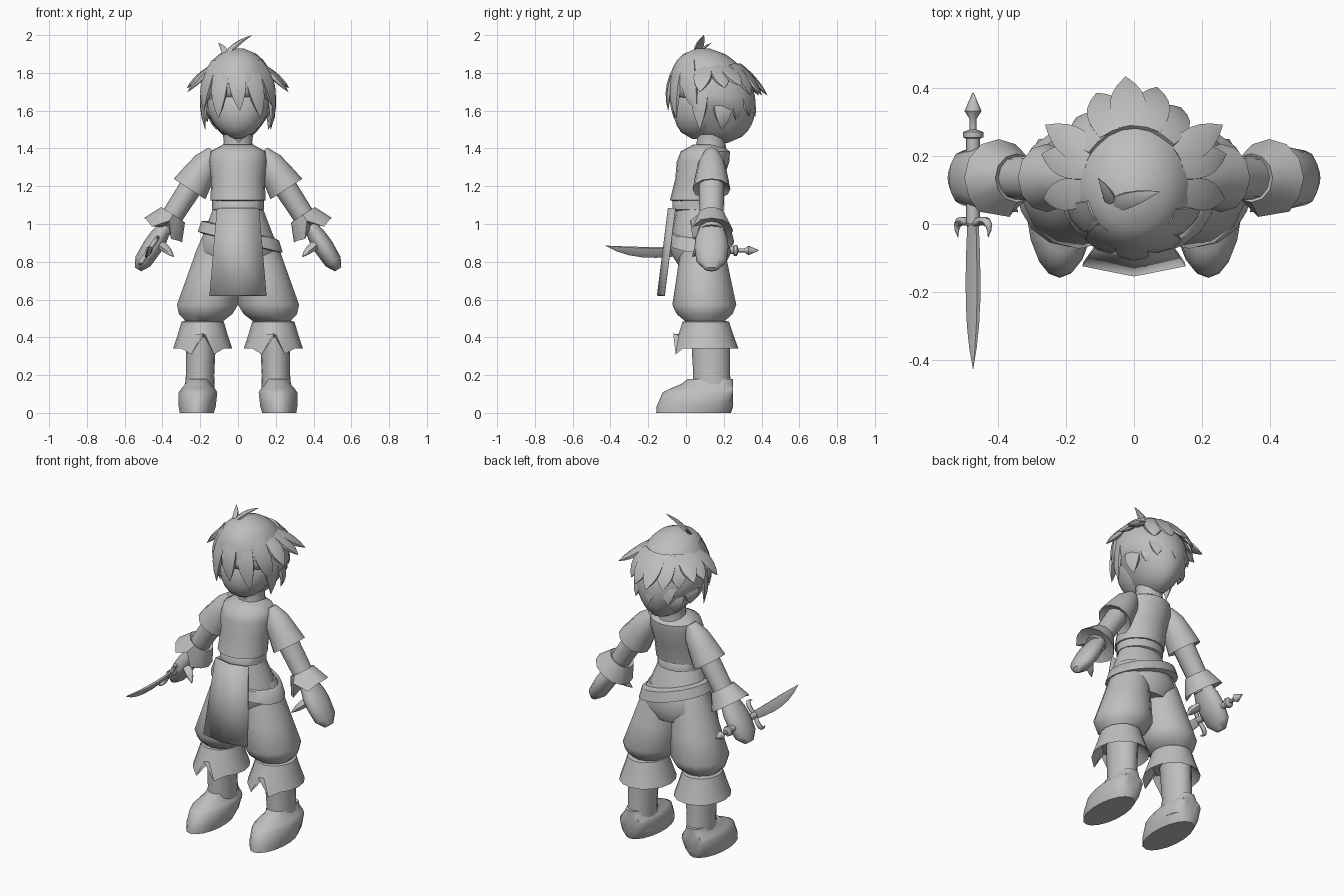
import bpy, bmesh
from math import sin, cos, pi, radians
from mathutils import Vector

if "Cube" in bpy.data.objects:
    bpy.data.objects.remove(bpy.data.objects["Cube"])

GREY = (.52, .52, .52, 1)
clay = bpy.data.materials.new("grey_clay")
clay.use_nodes = True
clay.diffuse_color = GREY
clay.node_tree.nodes["Principled BSDF"].inputs["Base Color"].default_value = GREY

X, Y, Z = Vector((1, 0, 0)), Vector((0, 1, 0)), Vector((0, 0, 1))


def finish(name, bm, angle):
    """Turn a bmesh into a smooth shaded object."""
    bmesh.ops.recalc_face_normals(bm, faces=bm.faces)
    mesh = bpy.data.meshes.new(name)
    bm.to_mesh(mesh)
    bm.free()
    mesh.materials.append(clay)
    obj = bpy.data.objects.new(name, mesh)
    bpy.context.collection.objects.link(obj)
    bpy.ops.object.select_all(action='DESELECT')
    obj.select_set(True)
    bpy.context.view_layer.objects.active = obj
    bpy.ops.object.shade_smooth_by_angle(angle=radians(angle))
    return obj


def loft(name, rings, sides, angle, edit=None):
    """Skin elliptical rings given as (centre, half axis u, half axis v)."""
    bm = bmesh.new()
    rows = []
    for row_index, (centre, u, v) in enumerate(rings):
        row = []
        for side in range(sides):
            turn = 2 * pi * side / sides - pi / 2
            point = centre + u * cos(turn) + v * sin(turn)
            if edit:
                point = edit(row_index, side, point)
            row.append(bm.verts.new(point))
        rows.append(row)
    for low, high in zip(rows, rows[1:]):
        for side in range(sides):
            after = (side + 1) % sides
            bm.faces.new((low[side], low[after], high[after], high[side]))
    bm.faces.new(rows[0])
    bm.faces.new(rows[-1])
    return finish(name, bm, angle)


def sweep(name, start, end, profile, u=X, v=Y, sides=16, angle=50, edit=None):
    """Loft along a line; the profile lists (share of the way, radius)."""
    start, end = Vector(start), Vector(end)
    rings = [(start.lerp(end, t), u * radius, v * radius) for t, radius in profile]
    return loft(name, rings, sides, angle, edit)


def egg(radius, power, steps=12):
    """Rounded profile that closes at both ends."""
    return [(i / steps, radius * max(.01, sin(pi * i / steps)) ** power)
            for i in range(steps + 1)]


def spike(name, base, mid, tip, width, thick, core):
    """Flat pointed blade along a curve, its thin side facing the core."""
    rings = []
    steps = 6
    for i in range(steps + 1):
        t = i / steps
        point = base.lerp(mid, t).lerp(mid.lerp(tip, t), t)
        along = (mid - base).lerp(tip - mid, t).normalized()
        out = point - core
        out = (out - along * out.dot(along)).normalized()
        size = max(.02, (1 - t * t) * (.6 + .8 * t))
        rings.append((point, along.cross(out) * width * size, out * thick * size))
    loft(name, rings, sides=6, angle=60)


def notch(ring, sides, cut, point_shift):
    """Cut a V into the front of one ring, with a point on each side."""
    def edit(row_index, side, point):
        if row_index == ring and side == 0:
            return point + cut
        if row_index == ring and side in (1, sides - 1):
            return point + point_shift
        return point
    return edit


# Head, neck and collar
sweep("head", (0, .05, 1.45), (0, .18, 1.87), egg(.17, .5), sides=20)
sweep("neck", (0, .13, 1.38), (0, .12, 1.52), [(0, .06), (1, .06)])
sweep("collar", (0, .13, 1.39), (0, .135, 1.475),
      [(0, .085), (.5, .075), (1, .08), (.8, .06)],
      edit=notch(2, 16, -Z * .05, -Z * .01))


# Hair cap, open over the face and narrowing to the nape
def open_face(row_index, side, point):
    if point.z < 1.65:
        point.y = max(point.y, .06)
        point.x *= 1 - (1.65 - point.z) * 1.5
    return point


sweep("hair_cap", (0, .19, 1.43), (0, .09, 1.93), egg(.2, .42, steps=16),
      v=Y * 1.12, sides=24, angle=70, edit=open_face)
HEAD = Vector((0, .125, 1.7))


def lock(name, degrees, top, bottom, reach, swing=0, width=.07):
    """Hair lock rooted inside the cap, running outward and down to its tip."""
    def spot(turn, scale, height):
        turn = radians(turn)
        return Vector((.2 * scale * cos(turn), HEAD.y + .22 * scale * sin(turn), height))
    root = spot(degrees, .7, top)
    bend = spot(degrees + swing / 2, 1.05, top * .55 + bottom * .45)
    spike(name, root, bend, spot(degrees + swing, reach, bottom), width, .025, HEAD)


for i in range(5):
    lock("fringe_lock", 25 * i - 145, 1.86, 1.6 - .04 * (i % 2), 1, swing=9 * i - 10)
    lock("crown_back_lock", 20 * i + 55, 1.84, 1.68, 1.4 - .1 * abs(i - 2), width=.08)
for i in range(6):
    lock("nape_lock", 28 * i + 20, 1.68, 1.5 + .04 * (i % 2), .85)
for i in range(3):
    lock("middle_back_lock", 30 * i + 60, 1.76, 1.57, 1.1)
for away, bottom, reach in ((75, 1.5, .9), (80, 1.7, 1.35), (105, 1.72, 1.4), (120, 1.73, 1.5)):
    for s in (1, -1):
        lock("side_lock", s * away - 90, 1.83, bottom, reach)
root = Vector((-.07, .05, 1.88))
spike("top_tuft", root, root + Vector((.04, .02, .07)), Vector((.075, .095, 2)), .035, .015, HEAD)
spike("top_tuft_small", root, root + Vector((.01, .02, .04)), Vector((-.105, .135, 1.96)),
      .025, .012, HEAD)

# Torso, waistband, hips and slanted belt
sweep("shirt", (0, .045, 1.12), (0, .11, 1.42),
      [(0, .12), (.02, .146), (.4, .142), (.7, .155), (.88, .145), (1, .08)],
      v=Y * .9, sides=20)
sweep("waistband", (0, .05, 1.07), (0, .05, 1.14),
      [(0, .12), (.1, .138), (.8, .138), (1, .12)], v=Y * .88)
sweep("hips", (0, .085, .77), (0, .05, 1.1), [(0, .15), (.25, .21), (.5, .188), (1, .125)],
      v=Y * .78, sides=20)
sweep("hip_belt", (.012, .08, .9), (.012, .08, .975),
      [(0, .19), (.1, .225), (.9, .205), (1, .175)], v=Y * .78, sides=20,
      edit=lambda row_index, side, point: point - Z * .25 * point.x)

# Folded front apron
bm = bmesh.new()
rows = []
for t in (0, .5, 1):
    fold = Vector((0, -.09, 1.085)).lerp(Vector((0, -.148, .62)), t)
    hem = X * (.11 + .04 * t)
    rows.append([bm.verts.new(p) for p in (fold - hem + Y * .03, fold, fold + hem + Y * .03)])
for high, low in zip(rows, rows[1:]):
    for j in (0, 1):
        bm.faces.new((high[j], high[j + 1], low[j + 1], low[j]))
solid = finish("front_apron", bm, 30).modifiers.new("thickness", 'SOLIDIFY')
solid.thickness = .012
solid.offset = 0

for s, tag in ((1, "left_"), (-1, "right_")):
    # Arm, all on one line from shoulder to fingertips
    shoulder, fingertips = Vector((.15 * s, .135, 1.35)), Vector((.53 * s, .135, .76))
    down_arm = (fingertips - shoulder).normalized()
    across = down_arm.cross(Y)

    def arm(name, profile, depth, **options):
        sweep(tag + name, shoulder, fingertips, profile, u=across, v=Y * depth,
              sides=12, **options)

    arm("sleeve", [(-.06, .035), (.04, .07), (.15, .085), (.28, .1), (.25, .065)], 1)
    arm("forearm", [(.2, .062), (.65, .056)], 1.1)
    arm("cuff", [(.53, .05), (.51, .075), (.65, .12), (.62, .05)], .95, angle=35,
        edit=notch(2, 12, down_arm * -.06, down_arm * .015))
    arm("hand", [(.6, .035), (.72, .05), (.8, .053), (.93, .047), (1, .02)], 1.7)
    palm = shoulder.lerp(fingertips, .8)
    tip = Vector((.34 * s, .035, .825))
    knuckle = palm + Vector((-.01 * s, -.03, .04))
    spike(tag + "thumb", knuckle, knuckle.lerp(tip, .5) - X * s * .01, tip, .035, .03, palm)

    # Balloon trouser leg
    sweep(tag + "trouser_leg", (.09 * s, .085, .96), (.18 * s, .1, .475),
          [(0, .09), (.2, .115), (.5, .14), (.8, .166), (.9, .145), (1, .09)],
          v=Y * 1.02, sides=14, angle=40)

    # Boot with a turned-down, split top
    sweep(tag + "boot_cuff", (.187 * s, .105, .49), (.187 * s, .105, .34),
          [(0, .08), (.05, .112), (.5, .132), (1, .157), (.6, .1)], v=Y * 1.1, angle=35,
          edit=notch(3, 16, Z * .08, Z * -.03))
    sweep(tag + "boot_shaft", (.205 * s, .14, .05), (.195 * s, .13, .42),
          [(0, .085), (.4, .075), (1, .08)], v=Y * 1.3)
    heel = Vector((.218 * s, .04, 0))
    sweep(tag + "shoe", heel, heel + Vector((-.01 * s, .1, .18)),
          [(0, .092), (.2, .1), (.6, .104), (.72, .09), (.85, .07), (1, .06)],
          v=Y * 2.15, sides=18,
          edit=lambda row_index, side, point: Vector((point.x, min(point.y, .25), point.z)))

# Dagger held in the right hand
hilt = Vector((-.472, 0, .86))
edge, flat = Vector((.55, 0, .83)), Vector((.83, 0, -.55))
beside = hilt - flat * 9
spike("dagger_blade", hilt, hilt + Vector((0, -.25, -.03)), hilt + Vector((0, -.425, .025)),
      .045, .016, beside)
sweep("dagger_grip", hilt, hilt + Y * .385,
      [(0, .02), (.65, .02), (.66, .03), (.7, .03), (.72, .01), (.8, .01), (.86, .025), (1, .002)],
      u=X, v=Z, sides=8)
for s in (1, -1):
    spike("dagger_guard", hilt, hilt + edge * s * .11 + Y * .03, hilt + edge * s * .08 - Y * .04,
          .018, .018, beside)
